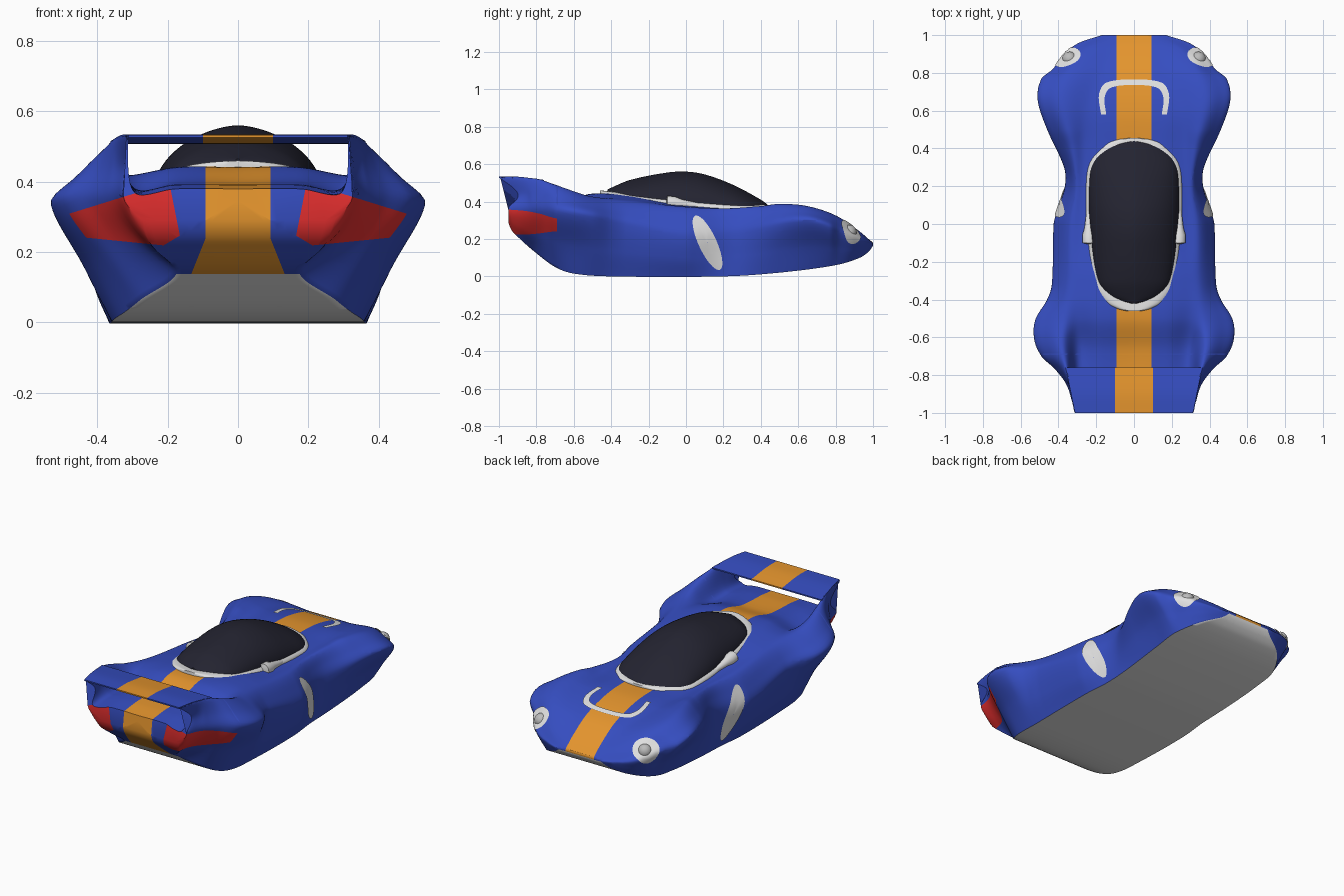
import bpy, bmesh, math
from mathutils import Vector
from mathutils.bvhtree import BVHTree

if "Cube" in bpy.data.objects:
    bpy.data.objects.remove(bpy.data.objects["Cube"])


def material(name, *rgb):
    mat = bpy.data.materials.new(name)
    mat.use_nodes = True
    mat.diffuse_color = (*rgb, 1)
    mat.node_tree.nodes["Principled BSDF"].inputs["Base Color"].default_value = (*rgb, 1)
    return mat


BLUE = material("blue paint", .036, .075, .53)
ORANGE = material("orange stripe", .78, .3, .027)
RED = material("red lamp", .82, .03, .03)
PALE = material("pale grey", .75, .75, .75)
FLOOR_PALE = material("floor grey", .9, .9, .9)
GLASS = material("dark glass", .017, .017, .03)
GREY = material("lens grey", .5, .5, .5)


def curve(t, keys):
    """Smooth value at t through (position, value) keys."""
    t = min(max(t, keys[0][0]), keys[-1][0])
    n = len(keys)
    i = next((k for k in range(n - 1) if t <= keys[k + 1][0]), n - 2)

    def slope(k):
        a, b = keys[max(k - 1, 0)], keys[min(k + 1, n - 1)]
        return (b[1] - a[1]) / (b[0] - a[0])
    (p, a), (q, b) = keys[i], keys[i + 1]
    h, s = q - p, (t - p) / (q - p)
    r = 1 - s
    return (a * r * r * (1 + 2 * s) + b * s * s * (3 - 2 * s)
            + h * s * r * (r * slope(i) - s * slope(i + 1)))


def smooth_path(points, count):
    """Resample 2D points with a smooth curve."""
    d = [0]
    for a, b in zip(points, points[1:]):
        d.append(d[-1] + max(math.dist(a, b), .001))
    xs, zs = ([(k, p[axis]) for k, p in zip(d, points)] for axis in (0, 1))
    return [(curve(d[-1] * j / count, xs), curve(d[-1] * j / count, zs))
            for j in range(count + 1)]


def finish(name, bm, mats):
    mesh = bpy.data.meshes.new(name)
    bm.to_mesh(mesh)
    for mat in mats:
        mesh.materials.append(mat)
    obj = bpy.data.objects.new(name, mesh)
    bpy.context.collection.objects.link(obj)
    bpy.ops.object.select_all(action="DESELECT")
    obj.select_set(True)
    bpy.context.view_layer.objects.active = obj
    bpy.ops.object.shade_smooth_by_angle(angle=math.radians(50))


def loft(loops, rule=lambda i, j: 0, closed=True, cap=True):
    bm = bmesh.new()
    rows = [[bm.verts.new(p) for p in loop] for loop in loops]
    n = len(rows[0])
    for i in range(len(rows) - 1):
        for j in range(n if closed else n - 1):
            k = (j + 1) % n
            f = bm.faces.new((rows[i][j], rows[i][k], rows[i + 1][k], rows[i + 1][j]))
            f.material_index = rule(i, j)
    if cap:
        bm.faces.new(rows[0])
        bm.faces.new(rows[-1])
        bmesh.ops.recalc_face_normals(bm, faces=bm.faces)
    return bm


def cut(bm, point, normal):
    """Cut edges along a plane and its mirror image."""
    for s in (1, -1):
        bmesh.ops.bisect_plane(bm, geom=bm.verts[:] + bm.edges[:] + bm.faces[:],
                               plane_co=(s * point[0], *point[1:]),
                               plane_no=(s * normal[0], *normal[1:]))
    bm.normal_update()


# Body shape along its length
centre_z = [(-.95, .38), (-.85, .39), (-.66, .4), (-.5, .44), (-.3, .43), (-.1, .4),
            (.1, .38), (.4, .368), (.6, .36), (.8, .31), (.93, .235), (1, .18)]
inner_x = [(-.95, .295), (-.6, .295), (-.3, .29), (.3, .265), (.65, .24), (1, .07)]
inner_dip = [(-.8, .01), (-.6, .03), (-.4, .02), (.3, .012), (.6, 0)]
crown_x = [(-.95, .315), (-.75, .36), (-.6, .38), (-.3, .35), (0, .34), (.2, .31),
           (.4, .33), (.65, .38), (.8, .34), (.93, .24), (1, .12)]
crown_z = [(-.95, .53), (-.8, .522), (-.7, .49), (-.6, .455), (-.5, .425), (-.3, .395),
           (0, .365), (.2, .36), (.4, .375), (.5, .387), (.65, .375), (.8, .325),
           (.93, .238), (1, .175)]
width = [(-.95, .325), (-.85, .355), (-.77, .415), (-.7, .49), (-.6, .53), (-.5, .52),
         (-.4, .46), (-.32, .435), (0, .425), (.06, .41), (.2, .365), (.3, .37), (.5, .46),
         (.66, .51), (.77, .49), (.82, .43), (.9, .37), (.96, .29), (1, .17)]
width_z = [(-.95, .355), (-.6, .34), (-.3, .28), (0, .22), (.3, .24), (.65, .3), (.9, .21), (1, .17)]
low_bulge = [(-.85, .6), (-.6, .4), (-.3, .65), (.2, .65), (.6, .4), (1, .6)]
floor_x = [(-.95, .27), (-.9, .24), (-.82, .175), (-.72, .28), (-.6, .345), (-.4, .36),
           (0, .365), (.2, .35), (.65, .36), (.8, .35), (.93, .265), (1, .14)]
floor_z = [(-.95, .29), (-.935, .25), (-.9, .212), (-.82, .14), (-.7, .05), (-.6, .015),
           (-.4, 0), (.2, 0), (.5, .02), (.8, .06), (.93, .1), (.98, .135), (1, .165)]
tail_lean = [(.37, 0), (.42, .05), (.46, .04), (.53, -.05)]
SIDE, FLOOR = 60, 12


def body_section(y):
    zc, xi, dip, xf, zf, w, zm, low, xb, zb = (curve(y, k) for k in (
        centre_z, inner_x, inner_dip, crown_x, crown_z, width, width_z, low_bulge,
        floor_x, floor_z))
    half = smooth_path([(0, zc), (xi * .6, zc), (xi, zc - dip), (xf, zf),
                        (xf + .65 * (w - xf), zm + .5 * (zf - zm)), (w, zm),
                        (xb + low * (w - xb), zb + .45 * (zm - zb)), (xb, zb)], SIDE)
    half += [(xb * (1 - j / FLOOR), zb) for j in range(1, FLOOR + 1)]
    ring = half + [(-x, z) for x, z in half[-2:0:-1]]
    lean = min(max((-.83 - y) / .12, 0), 1)
    return [(x, y + lean * curve(z, tail_lean), z) for x, z in ring]


# Body, with floor, stripe and rear lamps cut by planes
stations = [-.95 + 1.95 * i / 190 for i in range(191)]
body = loft([body_section(y) for y in stations],
            lambda i, j: 3 if SIDE <= j < SIDE + 2 * FLOOR and stations[i] > -.82 else 0)
surface = BVHTree.FromBMesh(body)
lamp_planes = [(Vector(p), Vector(n)) for p, n in (
    ((.22, 0, .39), (-.31, 0, -1)), ((.22, 0, .22), (-.1, 0, 1)),
    ((.21, 0, .22), (.6, 0, 1)), ((.17, 0, .27), (1, 0, -.2)), ((0, -.69, 0), (0, -1, 0)))]
flare = (Vector((.088, 0, .25)), Vector((-1, 0, -.4)))
for plane in lamp_planes + [flare, ((.093, 0, 0), (1, 0, 0))]:
    cut(body, *plane)
for f in body.faces:
    c = f.calc_center_median()
    c.x = abs(c.x)
    tail = c.y < -.69 and f.normal.z < .3
    if f.material_index == 3:
        continue
    if c.x < .093 or (tail and c.z < .25 and (c - flare[0]).dot(flare[1]) > 0):
        f.material_index = 1
    elif tail and all((c - p).dot(n) > 0 for p, n in lamp_planes):
        f.material_index = 2
finish("body", body, (BLUE, ORANGE, RED, FLOOR_PALE))

# Rear wing
wing_z = [(-1, .533), (-.9, .533), (-.76, .516)]
loops = []
for i in range(13):
    y = -1 + .02 * i
    z, h = curve(y, wing_z), .312 + .05 * i / 12
    t = .004 + .016 * math.sin(math.pi * (i + 1) / 14)
    loops.append([(-h, y, z), (h, y, z), (h, y, z - t), (-h, y, z - t)])
wing = loft(loops)
cut(wing, (.1, 0, 0), (1, 0, 0))
for f in wing.faces:
    f.material_index = int(abs(f.calc_center_median().x) < .1)
finish("rear_wing", wing, (BLUE, ORANGE))

# Canopy glass and its surround
glass_x = [(-.42, .03), (-.41, .08), (-.38, .14), (-.3, .195), (0, .235), (.2, .24),
           (.33, .22), (.42, .14), (.44, .08), (.447, .02)]
glass_z = [(-.42, .465), (-.3, .515), (-.1, .555), (0, .56), (.1, .545), (.25, .49),
           (.4, .41), (.447, .375)]
base_z = [(-.47, .455), (-.1, .418), (.45, .37)]


def dome(name, mat, grow, power, stretch, shift, top):
    loops = []
    for i in range(81):
        y = .0135 - .4335 * math.cos(math.pi * i / 80)
        h, base = curve(y, glass_x) + grow, curve(y, base_z) - .03
        ring = []
        for j in range(33):
            a = math.pi * j / 32
            x = math.copysign(abs(math.cos(a)) ** power, math.cos(a))
            ring.append((h * x, y * stretch + shift, base + (top(y) - base) * math.sin(a)))
        loops.append(ring)
    finish(name, loft(loops), (mat,))


dome("canopy_glass", GLASS, 0, 1.2, 1, 0, lambda y: curve(y, glass_z))
dome("canopy_surround", PALE, .014, .4, 1.055, -.017, lambda y: curve(y, base_z) + .01)


def draped(name, rows, aim, mat, closed=True):
    """Thin plate laid on the body along the aim direction."""
    aim = Vector(aim).normalized()

    def drop(p):
        hit = surface.ray_cast(Vector(p) - aim, aim)[0]
        return hit - aim * .006 if hit else p
    bm = loft([[drop(p) for p in row] for row in rows], closed=closed, cap=False)
    bmesh.ops.recalc_face_normals(bm, faces=bm.faces)
    if sum(f.normal.dot(aim) for f in bm.faces) > 0:
        bmesh.ops.reverse_faces(bm, faces=bm.faces)
    finish(name, bm, (mat,))


def oval(centre, u, v):
    c, u, v = Vector(centre), Vector(u), Vector(v)
    angles = [math.tau * k / 40 for k in range(40)]
    return [[c + s * (u * math.cos(a) + v * math.sin(a)) for a in angles]
            for s in (1, .75, .5, .25, .02)]


for side, s in (("left", 1), ("right", -1)):
    # Slanted side intake
    draped(side + "_intake", oval((s * .4, .115, .18), (0, -.065, .145), (0, .046, .015)),
           (-s, 0, 0), PALE)
    # Headlamp surround and lens
    aim = Vector((-s * .7, -.45, -.5)).normalized()
    u = aim.cross((0, 0, 1)).normalized()
    spot = surface.ray_cast(Vector((s * .34, .872, .235)) - aim, aim)[0]
    draped(side + "_headlamp_surround", oval(spot, u * .068, aim.cross(u) * .07), aim, PALE)
    lens = bmesh.new()
    bmesh.ops.create_uvsphere(lens, u_segments=24, v_segments=12, radius=.04)
    bmesh.ops.translate(lens, verts=lens.verts, vec=spot + aim * .018)
    finish(side + "_headlamp_lens", lens, (GREY,))
    # Tapered pod beside the canopy
    pod = []
    for y, r in ((-.105, .015), (-.1, .035), (-.06, .036), (-.02, .024), (.05, .016), (.11, .006)):
        pod.append([(s * (.238 + r * math.cos(math.tau * k / 20)), y,
                     .385 - .1 * y + r * math.sin(math.tau * k / 20)) for k in range(20)])
    finish(side + "_mirror_pod", loft(pod), (PALE,))

# Arched bonnet vent rim
arch = [(-.165, .58), (-.175, .68), (-.14, .738), (0, .755), (.14, .738), (.175, .68), (.165, .58)]
path = smooth_path(arch, 60)
draped("bonnet_vent_rim", [[(x * k, .58 + (y - .58) * k, .3) for x, y in path]
                           for k in (1.06, .97, .89)], (0, 0, -1), PALE, closed=False)
